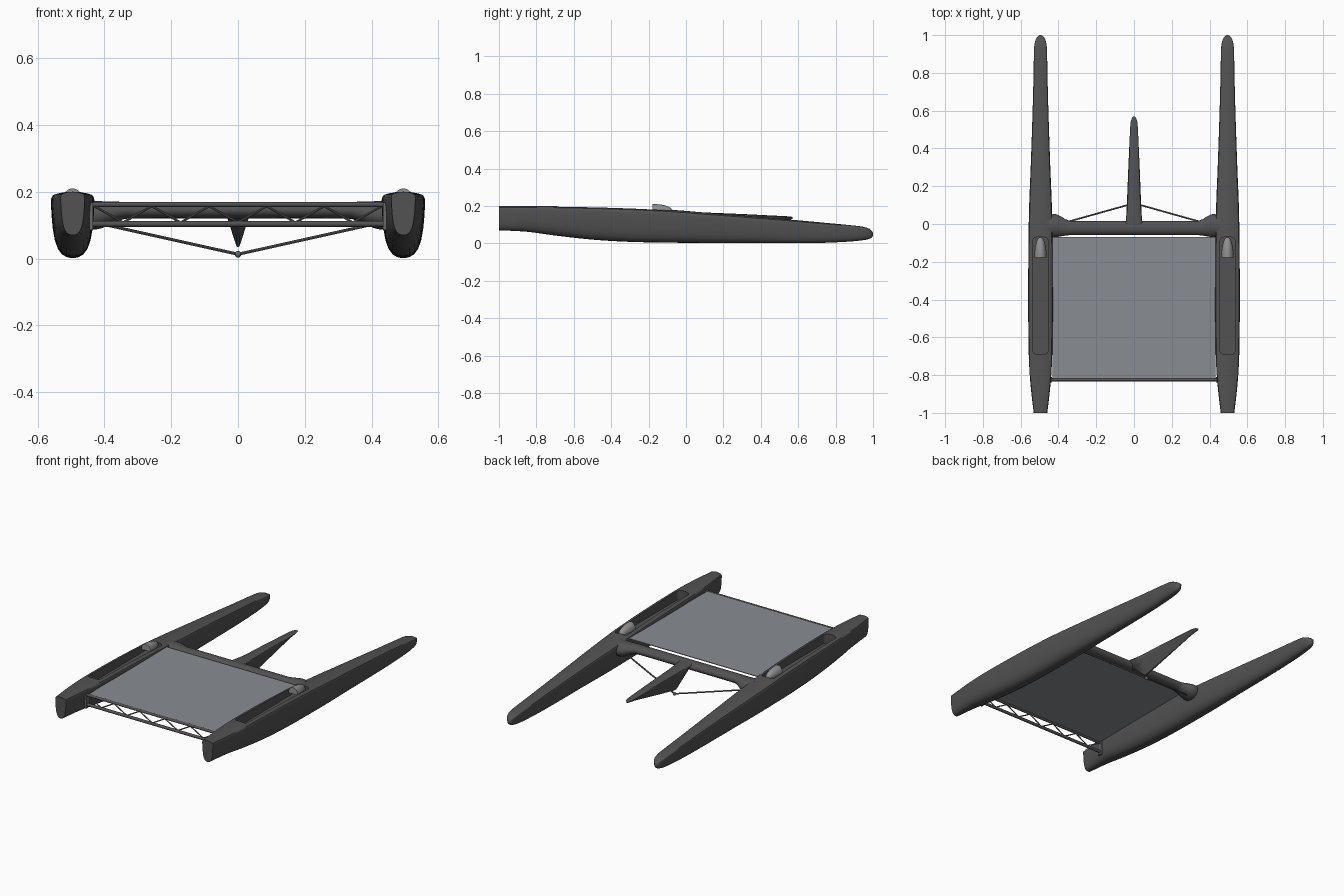
import bpy, bmesh, math
from mathutils import Vector

if "Cube" in bpy.data.objects:
    bpy.data.objects.remove(bpy.data.objects["Cube"])


def material(name, rgb):
    m = bpy.data.materials.new(name)
    m.use_nodes = True
    m.diffuse_color = (*rgb, 1)
    m.node_tree.nodes["Principled BSDF"].inputs["Base Color"].default_value = (*rgb, 1)
    return m


CARBON = material("dark carbon grey", (0.085, 0.085, 0.088))
MESH = material("trampoline grey", (0.25, 0.265, 0.285))
METAL = material("metal grey", (0.14, 0.14, 0.15))
POD = material("pod grey", (0.28, 0.28, 0.28))


def finish(name, bm, mat, angle=40):
    bmesh.ops.recalc_face_normals(bm, faces=bm.faces)
    me = bpy.data.meshes.new(name)
    bm.to_mesh(me)
    bm.free()
    ob = bpy.data.objects.new(name, me)
    bpy.context.collection.objects.link(ob)
    me.materials.append(mat)
    if angle:
        bpy.ops.object.select_all(action='DESELECT')
        ob.select_set(True)
        bpy.context.view_layer.objects.active = ob
        bpy.ops.object.shade_smooth_by_angle(angle=math.radians(angle))
    return ob


def loft(name, rings, mat, angle=40):
    """Skin closed rings of points and cap both ends."""
    bm = bmesh.new()
    loops = [[bm.verts.new(p) for p in r] for r in rings]
    for a, b in zip(loops, loops[1:]):
        for i in range(len(a)):
            j = (i + 1) % len(a)
            bm.faces.new((a[i], a[j], b[j], b[i]))
    bm.faces.new(loops[0])
    bm.faces.new(loops[-1])
    return finish(name, bm, mat, angle)


def smooth_path(pts, steps=4):
    """Catmull-Rom interpolation through tuples of numbers."""
    v = [Vector(p) for p in pts]
    v = [v[0]] + v + [v[-1]]
    out = []
    for a, b, c, d in zip(v, v[1:], v[2:], v[3:]):
        for k in range(steps):
            t = k / steps
            out.append(0.5 * (2 * b + (c - a) * t + (2 * a - 5 * b + 4 * c - d) * t * t
                              + (3 * b - a - 3 * c + d) * t ** 3))
    return out + [v[-1]]


def body_rings(x, stations, half):
    """Symmetric section scaled to (y, half width, top, bottom) stations."""
    section = half + [(-w, h) for w, h in half[-2:0:-1]]
    return [[(x + w * s[1], s[0], s[3] + h * (s[2] - s[3])) for w, h in section]
            for s in stations]


def tube(name, a, b, r, mat, sides=10):
    a, b = Vector(a), Vector(b)
    q = (b - a).to_track_quat('Z', 'Y')
    ring = [Vector((r * math.cos(t), r * math.sin(t), 0))
            for t in (2 * math.pi * i / sides for i in range(sides))]
    return loft(name, [[p + q @ v for v in ring] for p in (a, b)], mat)


def box(name, lo, hi, mat):
    rings = [[(lo[0], lo[1], z), (hi[0], lo[1], z), (hi[0], hi[1], z), (lo[0], hi[1], z)]
             for z in (lo[2], hi[2])]
    return loft(name, rings, mat, 0)


def mirror(ob):
    ob.modifiers.new("mirror", 'MIRROR')
    return ob


HULL_X = 0.495

# Hulls: lofted left hull with a cockpit cut into the deck, then mirrored
hull_section = [(0, 0), (.3, .015), (.52, .06), (.7, .15), (.83, .28), (.92, .46), (.97, .65),
                (1, .84), (.99, .9), (.93, .94), (.75, .965), (.4, .99), (0, 1)]
hull_stations = [(-1, .036, .2, .07), (-.85, .053, .2, .062), (-.7, .062, .2, .042),
                 (-.5, .065, .197, .02), (-.3, .065, .191, .008), (-.1, .064, .181, .004),
                 (.1, .060, .165, .002), (.3, .052, .149, .002), (.5, .045, .132, .001),
                 (.7, .039, .114, .002), (.85, .036, .1, .008), (.94, .033, .09, .016),
                 (.98, .024, .078, .024), (.995, .013, .064, .034), (1, .003, .052, .044)]
hull = loft("hulls", body_rings(HULL_X, smooth_path(hull_stations), hull_section), CARBON)

corners = []
for cx, cy, start in ((.02, -.09, 0), (-.02, -.09, 90), (-.02, -.67, 180), (.02, -.67, 270)):
    for k in range(5):
        t = math.radians(start + k * 22.5)
        corners.append((HULL_X + cx + .02 * math.cos(t), cy + .02 * math.sin(t)))
cutter = loft("cockpit_cutter", [[(x, y, z) for x, y in corners] for z in (.14, .3)], CARBON, 0)
cutter.hide_render = True
cut = hull.modifiers.new("cockpit", 'BOOLEAN')
cut.operation, cut.object, cut.solver = 'DIFFERENCE', cutter, 'EXACT'
bpy.context.view_layer.objects.active = hull
bpy.ops.object.modifier_apply(modifier=cut.name)
bpy.data.objects.remove(cutter)
mirror(hull)

# Bullet-shaped pods over the front of each cockpit
pod_rings = []
for k in range(9):
    t = k / 8 * .98
    r = math.sqrt(1 - t ** 2.2)
    pod_rings.append([(HULL_X + .032 * r * math.cos(a), -.178 + .11 * t,
                       .17 + .04 * r * math.sin(a))
                      for a in (math.pi * i / 12 for i in range(13))])
mirror(loft("cockpit_pods", pod_rings, POD))

# Front crossbeam: oval section flaring into the hulls (x, y min, y max, z min, z max)
half_beam = [(0, -.058, .016, .12, .17), (.3, -.058, .016, .12, .17), (.35, -.06, .02, .115, .17),
             (.39, -.066, .042, .098, .171), (.42, -.07, .053, .088, .172),
             (.46, -.07, .045, .085, .172)]
beam = [(-s[0], *s[1:]) for s in half_beam[:0:-1]] + half_beam
beam_rings = []
for x, y0, y1, z0, z1 in smooth_path(beam, 3):
    beam_rings.append([(x, (y0 + y1) / 2 + (y1 - y0) / 2 * math.cos(a),
                        (z0 + z1) / 2 + (z1 - z0) / 2 * math.sin(a))
                       for a in (math.tau * i / 20 for i in range(20))])
loft("front_crossbeam", beam_rings, CARBON)

# Bowsprit: V section, deepest where the stays meet
sprit_section = [(0, 0), (.12, .02), (.9, .72), (1, .84), (.9, .93), (.5, .98), (0, 1)]
sprit_stations = [(-.03, .044, .168, .13), (.01, .043, .168, .115), (.1, .038, .165, .034),
                  (.125, .037, .164, .036), (.3, .030, .157, .075), (.5, .021, .147, .12),
                  (.54, .018, .145, .126), (.562, .011, .143, .129), (.57, .003, .139, .132)]
loft("bowsprit", body_rings(0, sprit_stations, sprit_section), CARBON)

# Stays from the beam ends to a fitting under the bowsprit
mirror(tube("stay_wires", (0, .11, .013), (.41, -.005, .104), .0045, METAL, 8))
bm = bmesh.new()
bmesh.ops.create_uvsphere(bm, u_segments=14, v_segments=8, radius=.01)
bmesh.ops.translate(bm, vec=(0, .11, .013), verts=bm.verts)
finish("stay_fitting", bm, METAL)

# Trampoline
box("trampoline", (-.432, -.82, .163), (.432, -.068, .167), MESH)

# Rear truss: two rails, zigzag braces and end plates
REAR = -.825
tube("truss_top_rail", (-.445, REAR, .162), (.445, REAR, .162), .008, CARBON, 14)
tube("truss_bottom_rail", (-.44, REAR, .104), (.44, REAR, .104), .009, CARBON, 14)
bays = 10
for i in range(bays):
    xs = [-.43 + .86 * (i + k) / bays for k in (0, 1)]
    zs = (.157, .108) if i % 2 == 0 else (.108, .157)
    tube("truss_brace", (xs[0], REAR, zs[0]), (xs[1], REAR, zs[1]), .0035, METAL, 8)
mirror(box("truss_end_plates", (.434, REAR - .015, .085), (.445, REAR + .015, .168), METAL))
